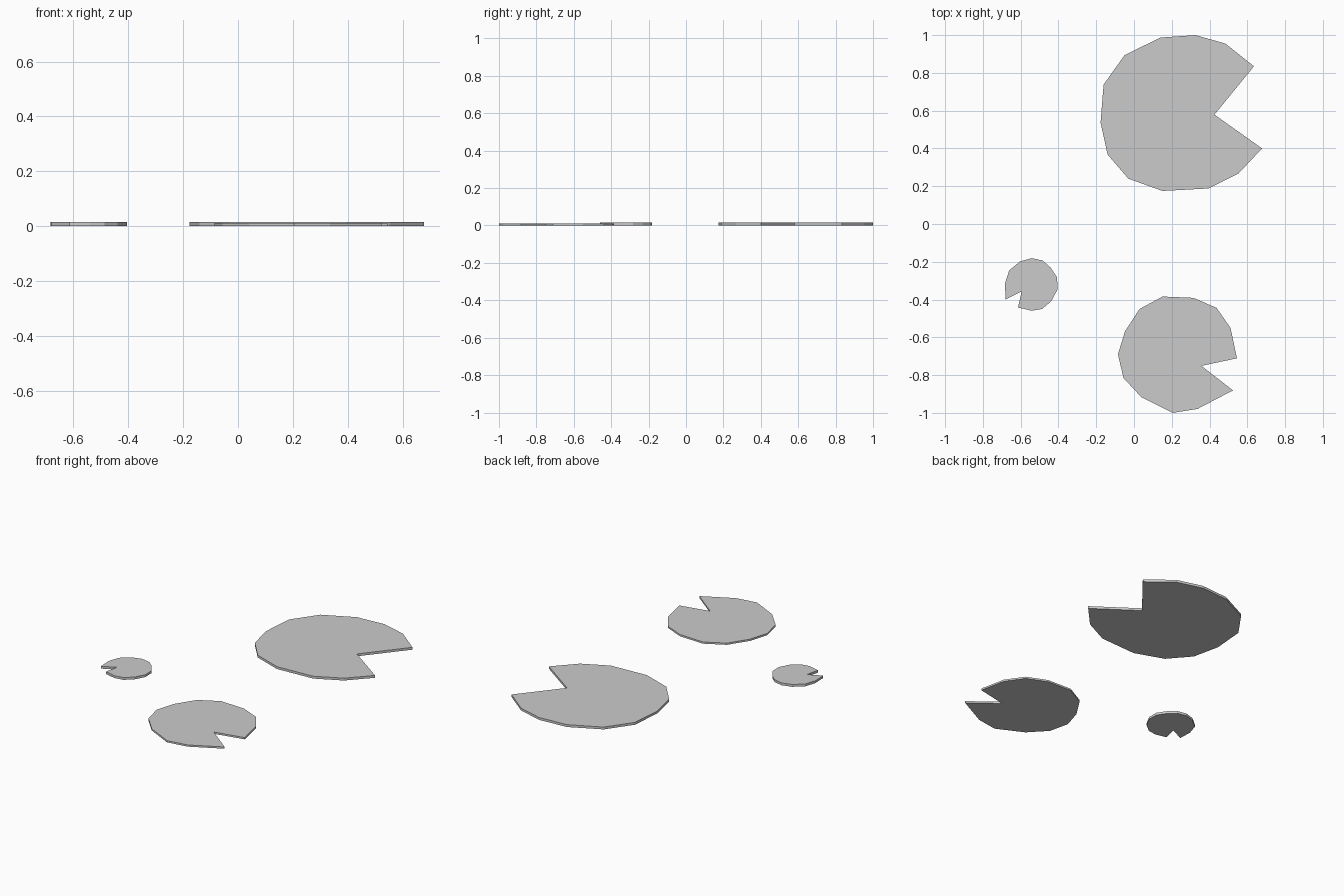
import bpy, bmesh

if "Cube" in bpy.data.objects:
    bpy.data.objects.remove(bpy.data.objects["Cube"])


def lily_pad(name, outline, thickness):
    """Flat notched leaf: fill the outline, then extrude it upward."""
    bm = bmesh.new()
    face = bm.faces.new([bm.verts.new((x, y, 0)) for x, y in outline])
    ext = bmesh.ops.extrude_face_region(bm, geom=[face], use_keep_orig=True)
    top = [g for g in ext["geom"] if isinstance(g, bmesh.types.BMVert)]
    bmesh.ops.translate(bm, verts=top, vec=(0, 0, thickness))
    # concave caps are triangulated for a clean notch
    caps = [f for f in bm.faces if len(f.verts) > 4]
    bmesh.ops.triangulate(bm, faces=caps)
    bmesh.ops.recalc_face_normals(bm, faces=bm.faces)
    mesh = bpy.data.meshes.new(name)
    bm.to_mesh(mesh)
    bm.free()
    obj = bpy.data.objects.new(name, mesh)
    bpy.context.collection.objects.link(obj)
    return obj


# Large pad, notch facing right
lily_pad("large_lily_pad", [
    (.426, .579), (.635, .835), (.484, .955), (.325, 1.0), (.14, .987),
    (-.05, .894), (-.161, .738), (-.177, .537), (-.14, .368), (-.03, .24),
    (.151, .175), (.394, .188), (.553, .267), (.678, .40)], .015)

# Medium pad, slightly thinner
lily_pad("medium_lily_pad", [
    (.357, -.751), (.545, -.711), (.511, -.55), (.437, -.444), (.315, -.391),
    (.151, -.384), (.029, -.45), (-.048, -.569), (-.085, -.69), (-.056, -.815),
    (.04, -.918), (.204, -1.0), (.336, -.979), (.524, -.881)], .011)

# Small pad, notch facing front left
lily_pad("small_lily_pad", [
    (-.595, -.357), (-.614, -.442), (-.542, -.459), (-.487, -.45),
    (-.439, -.41), (-.405, -.347), (-.407, -.283), (-.442, -.23),
    (-.484, -.193), (-.542, -.181), (-.603, -.198), (-.661, -.246),
    (-.683, -.315), (-.68, -.399)], .015)
